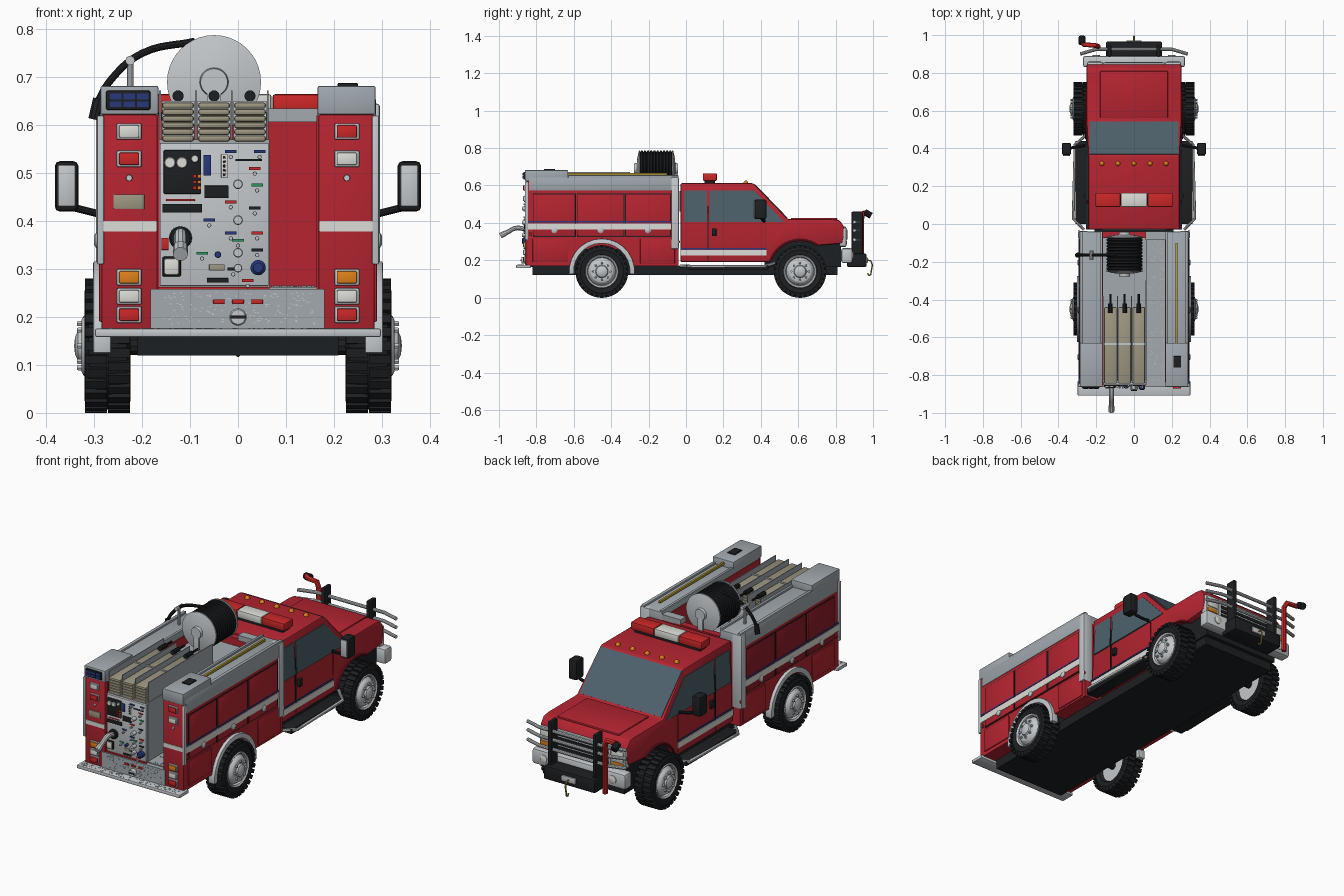
import bpy, bmesh, math, random
from mathutils import Vector

if "Cube" in bpy.data.objects:
    bpy.data.objects.remove(bpy.data.objects["Cube"])
random.seed(4)
COL = dict(red=(.46, .018, .03), dkred=(.27, .012, .022), black=(.012, .014, .016), glass=(.075, .12, .15),
           white=(.72, .72, .68), amber=(.75, .22, .01), tan=(.34, .31, .22), yellow=(.45, .32, .03),
           blue=(.02, .04, .2), lamp=(.6, .02, .02), green=(.02, .3, .12), grey=(.36, .4, .43), silver=(.55, .58, .6))
MATS = {}
for k, c in COL.items():
    MATS[k] = bpy.data.materials.new(k)
    MATS[k].diffuse_color = (*c, 1)

def finish(name, bm, mat, bevel=0, seg=2):
    bmesh.ops.recalc_face_normals(bm, faces=bm.faces)
    bm.normal_update()
    if bevel:
        es = [e for e in bm.edges if e.calc_face_angle(0) > .42]
        bmesh.ops.bevel(bm, geom=es, offset=bevel, segments=seg, profile=.5, affect='EDGES', clamp_overlap=True)
        bm.normal_update()
    for f in bm.faces: f.smooth = True
    for e in bm.edges: e.smooth = e.calc_face_angle(0) < .6
    me = bpy.data.meshes.new(name)
    bm.to_mesh(me); bm.free()
    me.materials.append(MATS[mat])
    ob = bpy.data.objects.new(name, me)
    bpy.context.collection.objects.link(ob)
    return ob

def add_box(bm, x0, x1, y0, y1, z0, z1):
    vs = bmesh.ops.create_cube(bm, size=1)['verts']
    for v in vs:
        v.co = ((x0+x1)/2 + v.co.x*abs(x1-x0), (y0+y1)/2 + v.co.y*(y1-y0), (z0+z1)/2 + v.co.z*(z1-z0))
    return vs

def box(name, x0, x1, y0, y1, z0, z1, mat='grey', bevel=0):
    bm = bmesh.new(); add_box(bm, x0, x1, y0, y1, z0, z1)
    return finish(name, bm, mat, bevel)

def prof(name, pts, x0, x1, mat='grey', bevel=0, taper=False):
    """Extrude a (y, z) outline along x."""
    bm = bmesh.new()
    f = bm.faces.new([bm.verts.new((x0, *p)) for p in pts])
    r = bmesh.ops.extrude_face_region(bm, geom=[f])['geom']
    for v in r:
        if isinstance(v, bmesh.types.BMVert): v.co.x = x1
    if taper:
        for v in bm.verts: v.co.x *= 1 - max(0, v.co.z-.4)*.2
    return finish(name, bm, mat, bevel)

def lathe(name, pts, c, axis, mat='grey', n=32):
    """Revolve (h, r) pairs round an axis through c."""
    bm = bmesh.new(); rings = []
    for h, r in pts:
        ring = []
        for i in range(n):
            a = 2*math.pi*i/n; u, w = r*math.cos(a), r*math.sin(a)
            ring.append(bm.verts.new(Vector(c)+Vector({'x': (h, u, w), 'y': (u, h, w), 'z': (u, w, h)}[axis])))
        rings.append(ring)
    for p, q in zip(rings, rings[1:]):
        for i in range(n): bm.faces.new((p[i], p[i-1], q[i-1], q[i]))
    bmesh.ops.remove_doubles(bm, verts=bm.verts, dist=1e-5)
    return finish(name, bm, mat)

def disc(name, c, axis, r, h, mat='grey', n=20):
    return lathe(name, [(0, 0), (0, r), (h*.8, r), (h, r*.85), (h, 0)], c, axis, mat, n)

def tube(name, pts, r, mat='grey', smooth=False):
    cu = bpy.data.curves.new(name, 'CURVE'); cu.dimensions = '3D'
    cu.bevel_depth = r; cu.bevel_resolution = 3; cu.use_fill_caps = True; cu.resolution_u = 6
    sp = cu.splines.new('BEZIER'); sp.bezier_points.add(len(pts)-1)
    for b, p in zip(sp.bezier_points, pts):
        b.co = p; b.handle_left_type = b.handle_right_type = 'AUTO' if smooth else 'VECTOR'
    tmp = bpy.data.objects.new(name, cu); bpy.context.collection.objects.link(tmp)
    me = bpy.data.meshes.new_from_object(tmp.evaluated_get(bpy.context.evaluated_depsgraph_get()))
    bpy.data.objects.remove(tmp)
    bm = bmesh.new(); bm.from_mesh(me)
    return finish(name, bm, mat)

def arc(cy, cz, r, a0, a1, n=14):
    return [(cy+r*math.cos(math.radians(a0+(a1-a0)*i/n)), cz+r*math.sin(math.radians(a0+(a1-a0)*i/n))) for i in range(n+1)]

FW, RW, WZ = .61, -.45, .14
# chassis, axles, floor
box('chassis', -.21, .21, -.82, .81, .12, .17, 'black')
box('engine_bay', -.22, .22, .42, .83, .165, .31, 'black')
box('rear_inner_well', -.2, .2, -.83, -.05, .165, .26, 'black')
# wheels
for y, end in ((FW, 'front'), (RW, 'rear')):
    tube(end+'_axle', [(-.26, y, WZ), (.26, y, WZ)], .02, 'black')
    for s in (1, -1):
        c = (s*.272, y, WZ)
        lathe(end+'_tire', [(s*h, r) for h, r in [(-.03, .08), (-.044, .09), (-.048, .115), (-.04, .13), (0, .133),
              (.04, .13), (.048, .115), (.044, .09), (.03, .08), (-.03, .08)]], c, 'x', 'black', 48)
        lathe(end+'_rim', [(s*h, r) for h, r in [(-.03, 0), (-.03, .085), (.04, .09), (.047, .086), (.042, .078), (.03, .074),
              (.05, .062), (.054, .055), (.054, .034), (.062, .03), (.068, .018), (.07, 0)]], c, 'x', 'silver', 40)
        bm = bmesh.new()
        for i in range(60):
            a = 2*math.pi*(i//2 + .5*(i % 2))/30; o = s*(.024 if i % 2 else -.024)
            for v in add_box(bm, o-.023, o+.023, -.0095, .0095, .124, .1405):
                yy, zz = v.co.y, v.co.z
                v.co = Vector(c)+Vector((v.co.x, yy*math.cos(a)+zz*math.sin(a), zz*math.cos(a)-yy*math.sin(a)))
        finish(end+'_tire_tread', bm, 'black')
        for i in range(8):
            a = math.pi*i/4
            disc('lug_nut', (s*.324, y+.046*math.cos(a), WZ+.046*math.sin(a)), 'x', .006, s*.012, 'silver', 6)
# cab and hood
cab = [(-.03, .19), (.4, .19)] + arc(FW, WZ, .17, 163, 55) + [(.835, .29), (.845, .33), (.845, .38), (.82, .415), (.78, .42),
      (.545, .42), (.36, .612), (-.03, .612)]
prof('cab_body', cab, -.252, .252, 'red', .008, True)
box('hood_panel', -.18, .18, .56, .81, .415, .427, 'red', .006)
n = Vector((.192, .185)).normalized()*.004
prof('windshield', [(.54+n.x, .425+n.y), (.367+n.x, .604+n.y), (.36, .6), (.53, .42)], -.236, .236, 'glass')
box('rear_cab_window', -.17, .17, -.034, -.02, .46, .57, 'glass')
for s in (1, -1):
    a, b = s*.24, s*.2545
    prof('rear_side_window', [(-.01, .405), (.112, .405), (.112, .572), (-.01, .572)], a, b, 'glass', 0, True)
    prof('front_side_window', [(.125, .405), (.525, .405), (.365, .572), (.125, .572)], a, b, 'glass', 0, True)
    box('door_seam', a, s*.2535, .115, .121, .2, .49, 'black')
    box('door_seam', a, s*.2535, .425, .429, .21, .4, 'dkred')
    box('door_handle', a, s*.262, .138, .162, .33, .37, 'black', .003)
    box('cab_stripe', a, s*.2545, -.03, .43, .225, .255, 'white')
    box('cab_blue_line', a, s*.2545, -.03, .43, .259, .266, 'blue')
    tube('front_fender_lip', [(s*.253, *p) for p in arc(FW, WZ, .168, 160, 57)], .006, 'dkred')
    # running boards
    box('running_board', s*.24, s*.31, 0, .44, .15, .175, 'black', .004)
    tube('step_rail', [(s*.25, .475, .185), (s*.312, .42, .168), (s*.322, .03, .168), (s*.265, -.03, .17)], .008, 'silver')
    # mirrors
    box('mirror_shell', s*.333, s*.382, .365, .43, .42, .525, 'black', .01)
    box('mirror_glass', s*.339, s*.376, .36, .37, .43, .517, 'silver', .004)
    tube('mirror_arm', [(s*.24, .42, .41), (s*.29, .41, .415), (s*.35, .4, .43)], .008, 'black')
    # headlights and bumper ends
    box('headlight_bezel', s*.165, s*.248, .82, .858, .275, .375, 'silver', .006)
    box('headlight', s*.175, s*.24, .85, .863, .31, .365, 'white', .004)
    box('turn_signal', s*.175, s*.24, .85, .862, .283, .303, 'amber', .003)
    disc('fog_light', (s*.2, .888, .225), 'y', .02, .008, 'white')
    box('push_bar_post', s*.12, s*.14, .885, .945, .18, .46, 'black', .006)
for x in (-.17, -.085, 0, .085, .17):
    lathe('roof_marker', [(0, .013), (.008, .012), (.015, .006), (.017, 0)], (x, .32, .61), 'z', 'amber', 14)
for x0, x1, m in ((-.205, -.072, 'lamp'), (-.07, .07, 'white'), (.072, .205, 'lamp')):
    box('light_bar', x0, x1, .09, .165, .625, .665, m, .006)
box('light_bar_base', -.19, .19, .1, .155, .608, .63, 'black')
# front end: grille, bumper, winch, push bar, pump pipe
box('grille_frame', -.163, .163, .82, .855, .27, .38, 'silver', .005)
for i in range(4): box('grille_slot', -.15, .15, .84, .858, .28+i*.024, .297+i*.024, 'black')
box('front_bumper', -.27, .27, .83, .89, .185, .265, 'silver', .012)
box('winch_tray', -.148, .148, .86, .965, .165, .235, 'black', .006)
box('winch_fairlead', -.04, .04, .96, .972, .185, .215, 'silver', .003)
tube('winch_hook', [(0, .97, .2), (0, .988, .195), (0, .99, .14), (0, .982, .12), (0, .97, .13)], .004, 'yellow', True)
for z in (.31, .36, .405):
    tube('push_bar_rail', [(-.285, .9, z), (-.2, .925, z), (.2, .925, z), (.285, .9, z)], .009, 'silver')
tube('bumper_pipe', [(-.19, .94, .17), (-.19, .94, .42), (-.205, .945, .45), (-.265, .95, .452), (-.277, .965, .455)], .013, 'lamp')
tube('bumper_nozzle', [(-.275, .955, .458), (-.275, .99, .438)], .018, 'black')

# side compartment bins, mirrored
binp = [(-.845, .17), (-.62, .17)] + arc(RW, WZ, .165, 170, 10) + [(-.25, .17), (-.04, .17), (-.04, .6), (-.845, .6)]
for s in (1, -1):
    box_x = (s*.168, s*.285)
    prof('side_bin', binp, *box_x, 'red')
    box('bin_inner_wall', s*.164, s*.17, -.84, -.045, .2, .62, 'red')
    box('bin_top', s*.166, s*.288, -.84, -.04, .572, .645, 'grey', .004)
    box('bin_lip', s*.27, s*.288, -.63, -.04, .64, .655, 'grey', .003)
    box('bin_lip', s*.166, s*.18, -.63, -.04, .64, .655, 'grey', .003)
    box('rear_tower', s*.168, s*.285, -.857, -.83, .175, .622, 'red', .003)
    box('tower_cap', s*.166, s*.287, -.862, -.63, .622, .682, 'grey', .004)
    box('front_pillar', s*.24, s*.296, -.078, -.038, .26, .645, 'silver', .006)
    box('rear_corner_trim', s*.28, s*.294, -.862, -.845, .31, .62, 'silver', .003)
    for y0, y1 in ((-.815, -.592), (-.58, -.333), (-.322, -.085)):
        box('compartment_recess', s*.28, s*.287, y0-.004, y1+.004, .325, .557, 'black')
        box('compartment_door', s*.28, s*.291, y0, y1, .33, .553, 'dkred' if s < 0 else 'red', .003)
        lathe('door_latch', [(0, .016), (s*.005, .016), (s*.009, .01), (s*.009, 0)], (s*.291, (y0+y1)/2, .36), 'x', 'silver', 16)
    for y0, y1, z0 in ((-.82, -.63, .19), (-.245, -.06, .18)):
        box('lower_door', s*.28, s*.29, y0, y1, z0, .315, 'red', .003)
    box('side_stripe', s*.28, s*.2925, -.85, -.08, .365, .398, 'white')
    box('side_blue_line', s*.28, s*.2925, -.85, -.08, .402, .409, 'blue')
    prof('rear_fender', arc(RW, WZ, .176, 185, -5) + arc(RW, WZ, .15, -5, 185), s*.265, s*.302, 'silver', .003)
    # rear tower lights
    x = s*.227
    for z, h, m in ((.587, .026, 'white' if s < 0 else 'lamp'), (.53, .026, 'lamp' if s < 0 else 'white'),
                    (.283, .026, 'amber'), (.243, .026, 'white'), (.205, .026, 'lamp')):
        box('tail_light_bezel', x-.026, x+.026, -.864, -.85, z-h/2-.004, z+h/2+.004, 'silver', .003)
        box('tail_light', x-.021, x+.021, -.871, -.86, z-h/2, z+h/2, m, .003)
    disc('tower_button', (x, -.856, .49), 'y', .007, -.008, 'silver', 14)
    box('tower_stripe', s*.169, s*.284, -.86, -.85, .378, .4, 'white')
    for y in (-.83, -.04): disc('side_marker', (s*.288, y, .34 if y < -.5 else .3), 'x', .008, s*.006, 'lamp', 12)
box('blank_plate', -.26, -.195, -.861, -.85, .425, .456, 'tan', .002)
box('scene_light', -.275, -.183, -.87, -.85, .632, .672, 'black', .003)
for i in range(6):
    box('scene_light_pane', -.267+.028*(i % 3), -.243+.028*(i % 3), -.873, -.86, .638+.016*(i//3), .65+.016*(i//3), 'blue')
box('tower_vent', .208, .25, -.76, -.7, .68, .688, 'black', .002)

# rear bumper and tread-plate apron
box('rear_step', -.298, .298, -.908, -.83, .158, .176, 'silver', .004)
box('rear_apron', -.182, .18, -.862, -.8, .176, .258, 'grey')
bm = bmesh.new()
for i in range(150):
    x, z = random.uniform(-.155, .16), random.uniform(.185, .252)
    add_box(bm, x-.002, x+.002, -.8635, -.86, z-.001, z+.001)
    x, y = random.uniform(-.28, .28), random.uniform(-.9, -.868)
    add_box(bm, x-.002, x+.002, y-.001, y+.001, .175, .1775)
    x, y = random.uniform(.07, .16), random.uniform(-.83, -.07)
    add_box(bm, x-.001, x+.001, y-.003, y+.003, .262, .2655)
finish('tread_studs', bm, 'silver')
for x in (-.04, 0, .04): box('step_lamp', x-.012, x+.012, -.868, -.86, .227, .237, 'lamp', .002)
disc('suction_cap', (0, -.86, .2), 'y', .018, -.02, 'silver')
box('suction_handle', -.016, .016, -.884, -.878, .197, .203, 'black')
# hose bed module with side slot
box('slot_floor', .06, .17, -.84, -.04, .24, .263)
box('bed_module', -.166, .066, -.84, -.05, .25, .57)
box('pump_panel', -.163, .064, -.852, -.83, .265, .562, 'silver', .002)
box('panel_red_trim', -.166, .066, -.856, -.84, .252, .263, 'lamp')
box('bulkhead', -.168, .168, -.075, -.04, .25, .61, 'red')
box('bulkhead_cap', .06, .168, -.085, -.04, .607, .635)
for x in (-.163, -.088, -.013, .062):
    box('hose_divider', x-.002, x+.002, -.83, -.3 if x > .05 else -.38, .56, .672)
for x in (-.125, -.05, .025):
    for i in range(6): box('folded_hose', x-.033, x+.033, -.845, -.44, .566+i*.0137, .579+i*.0137, 'tan', .005)
    box('hose_strap', x-.034, x+.034, -.64, -.63, .56, .651, 'silver')
    tube('hose_nozzle', [(x, -.47, .661), (x, -.42, .661)], .012, 'black')
    tube('hose_nozzle_tip', [(x, -.42, .661), (x, -.37, .661)], .006, 'black')
# hose reel
coil = [(-.085, 0)]
for i in range(10): coil += [(-.085+i*.017, .088), (-.0805+i*.017, .096), (-.0725+i*.017, .096)]
lathe('reel_hose', coil + [(.085, .088), (.085, 0)], (-.05, -.16, .69), 'y', 'black', 40)
for s in (-1, 1):
    lathe('reel_flange', [(s*h, r) for h, r in [(.086, 0), (.086, .098), (.091, .098), (.1, .06), (.103, .03), (.118, .028), (.118, 0)]],
          (-.05, -.16, .69), 'y', 'silver', 40)
    box('reel_stand', -.065, -.035, -.16+s*.112-.006, -.16+s*.112+.006, .565, .69, 'silver', .002)
tube('reel_hose_end', [(-.09, -.165, .775), (-.2, -.165, .75), (-.265, -.165, .695), (-.295, -.165, .645)], .008, 'black', True)
tube('reel_hose_nozzle', [(-.29, -.165, .655), (-.3, -.165, .612)], .013, 'black')
tube('hose_roller_post', [(-.225, -.165, .64), (-.225, -.165, .73)], .007, 'silver')
tube('hose_roller', [(-.225, -.19, .735), (-.225, -.14, .735)], .01, 'silver')
# pike pole on the right bin
box('pike_pole', .219, .231, -.74, -.1, .655, .668, 'yellow', .003)
box('pike_pole_end', .205, .245, -.77, -.72, .65, .674, 'black', .003)

# pump panel controls
P = -.852
box('gauge_plate', -.155, -.077, P-.006, P, .457, .548, 'black', .002)
for x, z, r in ((-.142, .522, .012), (-.117, .522, .012), (-.09, .53, .008)): disc('gauge', (x, P-.005, z), 'y', r, -.008, 'white', 18)
for i in range(6):
    box('switch', -.094+.01*(i % 2), -.087+.01*(i % 2), P-.012, P-.005, .466+.012*(i//2), .473+.012*(i//2), ('lamp', 'amber')[i % 2])
for x0, x1, z0, z1, m in ((-.158, -.075, .418, .436, 'black'), (-.07, -.02, .448, .474, 'black'), (-.072, -.056, .495, .538, 'blue'),
                          (-.035, -.022, .49, .54, 'white'), (-.06, -.028, .297, .31, 'tan'), (-.16, -.145, .34, .365, 'lamp'),
                          (-.065, -.02, .272, .281, 'black'), (-.15, -.09, .442, .446, 'lamp'), (-.005, .05, .525, .53, 'black')):
    box('panel_plate', x0, x1, P-.005, P, z0, z1, m, .001)
for i in range(5): disc('level_light', (-.0285, P-.004, .497+i*.009), 'y', .003, -.003, 'black', 10)
for z in (.477, .402, .334):
    disc('valve_knob', (0, P, z), 'y', .01, -.025, 'silver', 16)
for i, (x, z) in enumerate([(-.06, .402), (-.015, .44), (.04, .475), (.035, .427), (-.015, .375), (.04, .375), (-.075, .333), (.04, .34),
                            (-.015, .545), (.035, .51), (0, .36), (-.01, .3), (.045, .545), (.02, .276)]):
    box('valve_label', x-.012, x+.012, P-.004, P, z-.003, z+.003, ('blue', 'lamp', 'green', 'black')[i % 4])
    disc('pull_knob', (x, P, z-.011), 'y', .0045, -.018, 'silver', 10)
lathe('inlet_cap', [(0, .016), (-.02, .016), (-.026, .01), (-.026, 0)], (.042, P, .303), 'y', 'blue', 20)
disc('drain_knob', (-.042, P, .33), 'y', .007, -.02, 'blue', 12)
disc('small_outlet', (0, P, .302), 'y', .009, -.02, 'silver', 16)
box('inlet_frame', -.158, -.119, P-.012, P, .284, .326, 'black', .004)
box('inlet_door', -.154, -.123, P-.018, P, .288, .322, 'white', .004)
# discharge elbow
disc('discharge_flange', (-.12, P, .365), 'y', .024, -.015, 'black')
tube('discharge_pipe', [(-.12, P, .365), (-.12, -.91, .372), (-.12, -.955, .35), (-.12, -.985, .335)], .013, 'silver', True)
tube('discharge_tip', [(-.12, -.965, .345), (-.12, -.993, .331)], .016, 'silver')

for m in bpy.data.materials:
    if m.users and not m.is_grease_pencil:
        m.use_nodes = True
        m.node_tree.nodes["Principled BSDF"].inputs["Base Color"].default_value = m.diffuse_color
